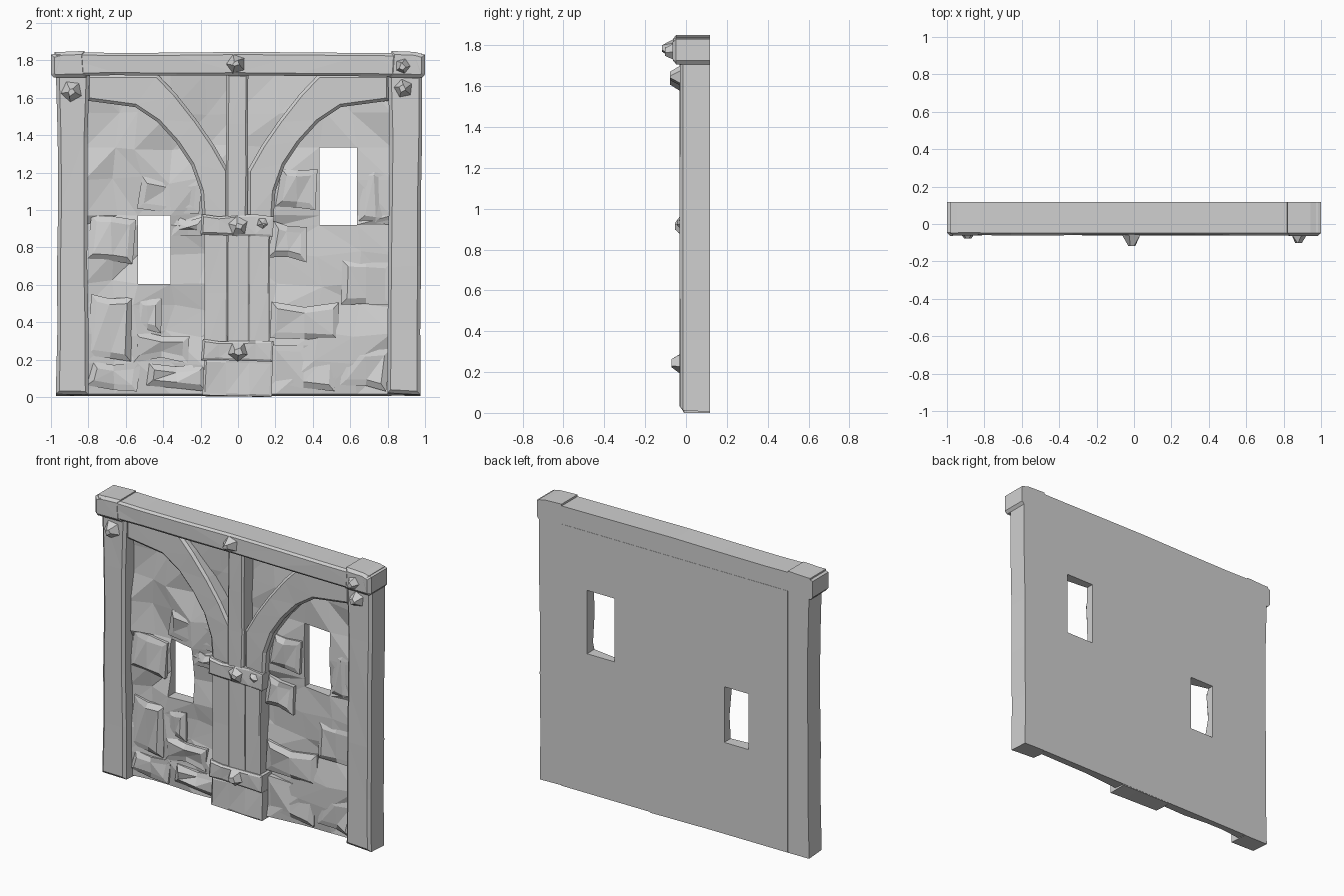
import bpy, bmesh, math, random
from mathutils import Matrix, Vector

random.seed(7)
if "Cube" in bpy.data.objects:
    bpy.data.objects.remove(bpy.data.objects["Cube"], do_unlink=True)

GREY = (0.63, 0.63, 0.63, 1)
grey = bpy.data.materials.new("plain_grey")
grey.use_nodes = True
grey.diffuse_color = GREY
grey.node_tree.nodes["Principled BSDF"].inputs["Base Color"].default_value = GREY
BACK = 0.118
FRAME_BACK = 0.1165
INNER = 0.1


def finish(bm, name):
    bmesh.ops.triangulate(bm, faces=[f for f in bm.faces if len(f.verts) > 4])
    bmesh.ops.recalc_face_normals(bm, faces=bm.faces)
    mesh = bpy.data.meshes.new(name)
    bm.to_mesh(mesh)
    bm.free()
    mesh.materials.append(grey)
    obj = bpy.data.objects.new(name, mesh)
    bpy.context.collection.objects.link(obj)


def hewn(name, outline, front, back=INNER, chamfer=0.012, rough=0.004):
    """Extrude an x-z outline, chamfer its front rim and roughen the front."""
    bm = bmesh.new()
    near = [bm.verts.new((x, front + chamfer, z)) for x, z in outline]
    # The underside slopes down towards the back
    far = [bm.verts.new((x, back, z * 0.4 if z < 0.03 else z)) for x, z in outline]
    face = bm.faces.new(near)
    bm.faces.new(far[::-1])
    for i in range(len(near)):
        j = (i + 1) % len(near)
        bm.faces.new((near[j], near[i], far[i], far[j]))
    bmesh.ops.recalc_face_normals(bm, faces=bm.faces)
    bmesh.ops.inset_region(bm, faces=[face], thickness=chamfer, depth=chamfer, use_even_offset=True)
    for v in face.verts:
        v.co.y += random.uniform(0, rough)
    finish(bm, name)


def rough_rect(x0, x1, z0, z1, nx=1, nz=1, wobble=0.006):
    """Counterclockwise rectangle whose sides waver inward."""
    w = lambda: random.uniform(0, wobble)
    pts = [(x0 + (x1 - x0) * i / nx, z0 + w()) for i in range(nx)]
    pts += [(x1 - w(), z0 + (z1 - z0) * i / nz) for i in range(nz)]
    pts += [(x1 - (x1 - x0) * i / nx, z1 - w()) for i in range(nx)]
    pts += [(x0 + w(), z1 - (z1 - z0) * i / nz) for i in range(nz)]
    return pts


# Rough wall panel with two window openings
xs = [-0.82, -0.66, -0.535, -0.36, -0.18, 0, 0.2, 0.435, 0.635, 0.82]
zs = [0.015, 0.18, 0.34, 0.48, 0.605, 0.76, 0.92, 0.97, 1.16, 1.335, 1.52, 1.72]
windows = [(-0.535, -0.36, 0.605, 0.97), (0.435, 0.635, 0.92, 1.335)]


def in_window(x, z, pad=0.0):
    return any(a - pad < x < b + pad and c - pad < z < d + pad for a, b, c, d in windows)


bm = bmesh.new()
front, rear = {}, {}
for i, x in enumerate(xs):
    for k, z in enumerate(zs):
        fixed = in_window(x, z, 0.01) or i in (0, len(xs) - 1) or k in (0, len(zs) - 1)
        s = 0 if fixed else 0.03
        y = 0.058 + random.uniform(-0.028, 0.025)
        front[i, k] = bm.verts.new((x + random.uniform(-s, s), y, z + random.uniform(-s, s) * 0.7))
        rear[i, k] = bm.verts.new((x, BACK, z if k else 0.006))
solid = [(i, k) for i in range(len(xs) - 1) for k in range(len(zs) - 1)
         if not in_window((xs[i] + xs[i + 1]) / 2, (zs[k] + zs[k + 1]) / 2)]
for i, k in solid:
    ring = [(i, k), (i + 1, k), (i + 1, k + 1), (i, k + 1)]
    a, b, c, d = [front[p] for p in ring]
    tris = ((a, b, c), (a, c, d)) if random.random() < 0.5 else ((a, b, d), (b, c, d))
    for t in tris:
        bm.faces.new(t)
    bm.faces.new([rear[p] for p in reversed(ring)])
    for n, (di, dk) in enumerate(((0, -1), (1, 0), (0, 1), (-1, 0))):
        if (i + di, k + dk) not in solid:
            p, q = ring[n], ring[(n + 1) % 4]
            bm.faces.new((front[q], front[p], rear[p], rear[q]))
for v in [v for v in bm.verts if not v.link_faces]:
    bm.verts.remove(v)
finish(bm, "rough_wall")

# Protruding stones set in the wall
stones = [
    (-0.54, -0.19, 0.98, 1.18), (-0.355, -0.18, 0.86, 0.97), (-0.81, -0.545, 0.71, 0.97),
    (-0.81, -0.56, 0.19, 0.55), (-0.56, -0.41, 0.34, 0.53), (-0.56, -0.26, 0.18, 0.36),
    (-0.81, -0.52, 0.03, 0.19), (-0.49, -0.17, 0.03, 0.18), (0.16, 0.37, 0.72, 0.94),
    (0.17, 0.54, 0.3, 0.51), (0.545, 0.82, 0.03, 0.28), (0.645, 0.82, 0.92, 1.22),
    (0.17, 0.53, 0.03, 0.28), (0.55, 0.82, 0.49, 0.73), (0.2, 0.425, 1.0, 1.22),
]
for n, (x0, x1, z0, z1) in enumerate(stones):
    outline = rough_rect(x0, x1, z0, z1, 2, 1, 0.035)
    hewn(f"wall_stone_{n + 1}", outline, 0.014, chamfer=0.032, rough=0.04)

# Corner posts
for side, x0, x1 in (("right", -0.974, -0.793), ("left", 0.798, 0.985)):
    hewn(f"{side}_post", rough_rect(x0, x1, 0.012, 1.73, 1, 5, 0.014), -0.032, FRAME_BACK, 0.018)

# Top beam and its end caps with worn corners
hewn("top_beam", rough_rect(-0.985, 0.985, 1.713, 1.845, 6, 1, 0.008), -0.062, FRAME_BACK, 0.014)
cap = [(0.81, 1.709), (0.985, 1.707), (1.0, 1.725), (1.0, 1.83), (0.945, 1.845), (0.82, 1.85)]
hewn("left_beam_cap", cap, -0.066, FRAME_BACK, 0.018)
hewn("right_beam_cap", [(-x, z) for x, z in reversed(cap)], -0.064, FRAME_BACK, 0.018)

# Curved braces, mirrored about the middle post
lower_arc = [(0.19, 0.95), (0.2, 1.1), (0.25, 1.24), (0.33, 1.36), (0.43, 1.47), (0.55, 1.55), (0.81, 1.585)]
upper_arc = [(0.43, 1.725), (0.33, 1.62), (0.22, 1.48), (0.13, 1.35), (0.05, 1.21)]
brace = lower_arc + [(0.81, 1.725)] + upper_arc + [(0.05, 0.95)]
hewn("left_brace", brace, -0.008, chamfer=0.016)
hewn("right_brace", [(-x, z) for x, z in reversed(brace)], -0.008, chamfer=0.016)

# Middle post: narrow shaft above, three planks below
hewn("upper_shaft", rough_rect(-0.065, 0.055, 0.93, 1.73, 1, 3), -0.024)
for n, (x0, x1, y) in enumerate(((-0.182, -0.058, -0.014), (-0.06, 0.06, -0.02), (0.058, 0.172, -0.014))):
    hewn(f"lower_plank_{n + 1}", rough_rect(x0, x1, 0.22, 0.9, 1, 2, 0.004), y, chamfer=0.007)

# Collar, lower band and foot of the middle post
hewn("collar", rough_rect(-0.2, 0.192, 0.855, 0.978, 4, 1, 0.018), -0.03, rough=0.01)
hewn("lower_band", rough_rect(-0.198, 0.19, 0.188, 0.31, 4, 1, 0.015), -0.032, rough=0.01)
hewn("foot", rough_rect(-0.19, 0.185, 0.0, 0.2, 3, 1, 0.012), -0.022, FRAME_BACK, rough=0.015)


# Faceted studs
def stud(name, x, z, base, radius, height, turn):
    bm = bmesh.new()
    place = Matrix.Translation((x, base - height / 2, z)) @ Matrix.Rotation(math.pi / 2, 4, "X")
    place = place @ Matrix.Rotation(turn, 4, "Z")
    bmesh.ops.create_cone(bm, cap_ends=True, segments=5, radius1=radius,
                          radius2=radius * 0.35, depth=height, matrix=place)
    for v in bm.verts:
        if v.co.y < base - height / 2:
            v.co += Vector((random.uniform(-0.01, 0.01), 0, random.uniform(-0.01, 0.01)))
    finish(bm, name)


stud("beam_stud", -0.01, 1.78, -0.058, 0.054, 0.06, 0.3)
stud("left_cap_stud", 0.88, 1.77, -0.062, 0.042, 0.04, 0.9)
stud("left_post_stud", 0.885, 1.65, -0.028, 0.052, 0.05, 0.2)
stud("right_post_stud", -0.89, 1.635, -0.028, 0.06, 0.05, 0.5)
stud("collar_stud", 0.0, 0.915, -0.024, 0.056, 0.03, 0.1)
stud("small_collar_stud", 0.13, 0.93, -0.024, 0.03, 0.02, 0.7)
stud("band_stud", 0.0, 0.245, -0.026, 0.055, 0.045, 0.6)
